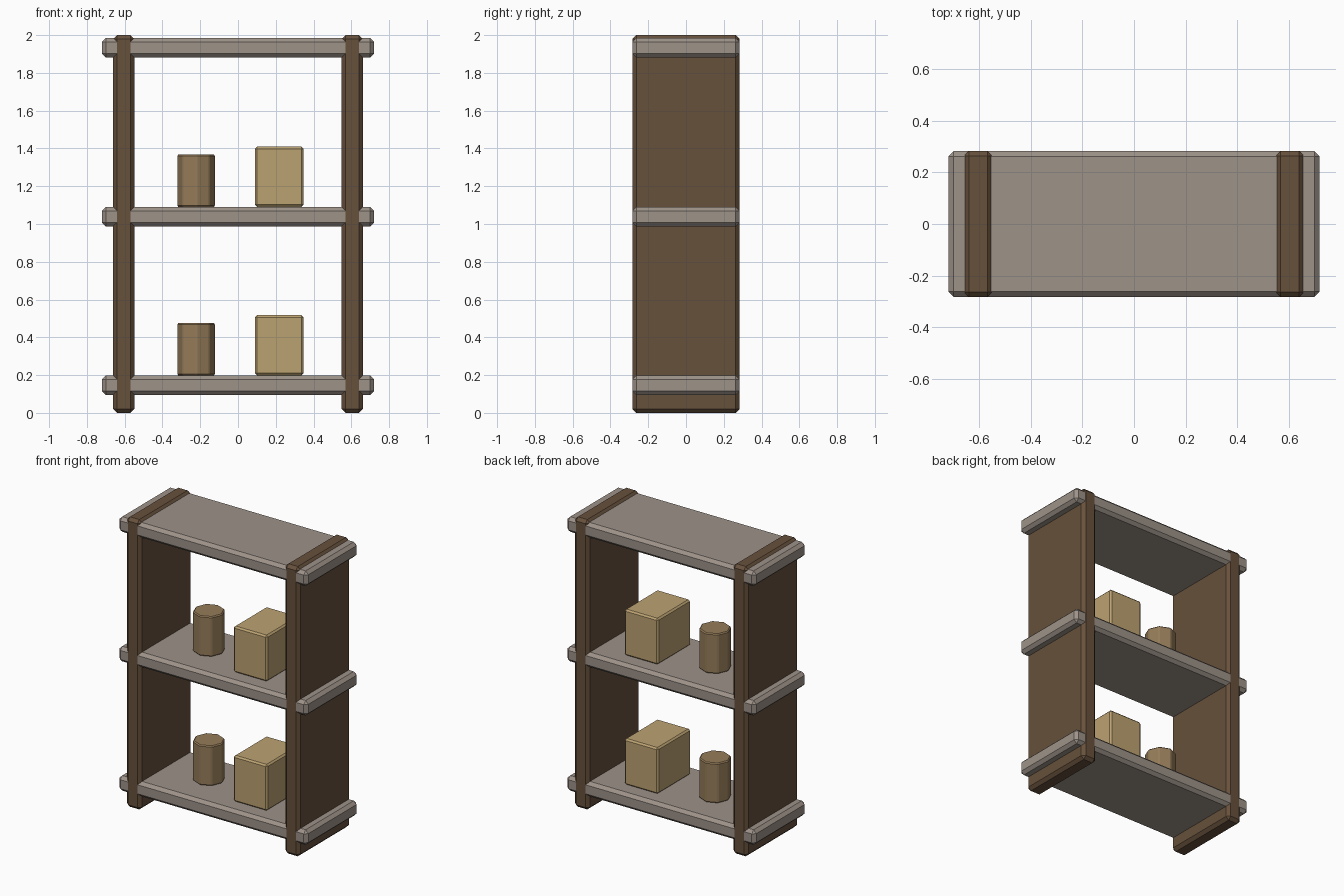
import bpy

if "Cube" in bpy.data.objects:
    bpy.data.objects.remove(bpy.data.objects["Cube"])


def material(name, rgb):
    m = bpy.data.materials.new(name)
    m.diffuse_color = (*rgb, 1)
    m.use_nodes = True
    m.node_tree.nodes["Principled BSDF"].inputs["Base Color"].default_value = m.diffuse_color
    return m


dark_wood = material("dark_wood", (0.135, 0.082, 0.045))
grey_wood = material("grey_wood", (0.34, 0.29, 0.25))
box_tan = material("box_tan", (0.50, 0.36, 0.165))
jar_brown = material("jar_brown", (0.30, 0.20, 0.10))


def finish(name, mat, bevel):
    ob = bpy.context.object
    ob.name = name
    ob.data.materials.append(mat)
    bpy.ops.object.transform_apply(location=False, rotation=False, scale=True)
    mod = ob.modifiers.new("chamfer", 'BEVEL')
    mod.width = bevel
    mod.segments = 1
    mod.limit_method = 'ANGLE'


def block(name, centre, size, mat, bevel):
    bpy.ops.mesh.primitive_cube_add(size=1, location=centre)
    bpy.context.object.scale = size
    finish(name, mat, bevel)


# side panels
for side, x in (("left", -0.605), ("right", 0.605)):
    block(side + "_panel", (x, 0, 1.0), (0.113, 0.568, 2.0), dark_wood, 0.021)

# shelf boards, poking out past the panels
for level, z in (("bottom", 0.147), ("middle", 1.039), ("top", 1.933)):
    block(level + "_shelf", (0, 0, z), (1.442, 0.567, 0.104), grey_wood, 0.021)

# jar and box on the two lower shelves
for level, z in (("bottom", 0.199), ("middle", 1.091)):
    bpy.ops.mesh.primitive_cylinder_add(vertices=8, radius=0.102, depth=0.276,
                                        location=(-0.222, 0, z + 0.138))
    finish(level + "_jar", jar_brown, 0.007)
    block(level + "_box", (0.218, 0, z + 0.159), (0.257, 0.36, 0.318), box_tan, 0.011)
